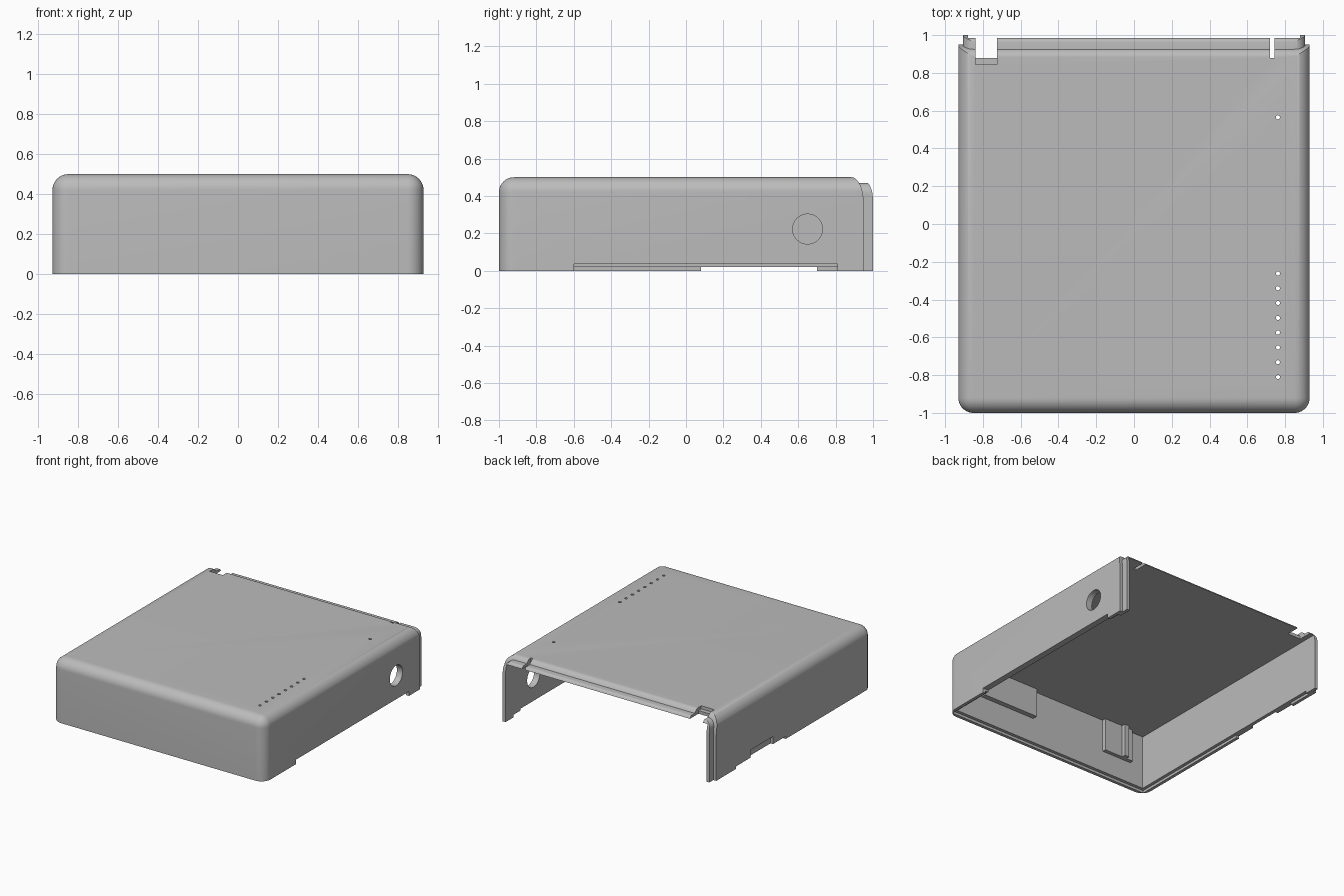
import bpy, bmesh, math
from mathutils import Vector, Matrix

cube = bpy.data.objects.get("Cube")
if cube:
    bpy.data.objects.remove(cube, do_unlink=True)

grey = bpy.data.materials.new("light_grey_plastic")
grey.use_nodes = True
grey.diffuse_color = (0.5, 0.5, 0.5, 1)
grey.node_tree.nodes["Principled BSDF"].inputs["Base Color"].default_value = (0.5, 0.5, 0.5, 1)


def finish(bm, name):
    bmesh.ops.recalc_face_normals(bm, faces=bm.faces)
    mesh = bpy.data.meshes.new(name)
    bm.to_mesh(mesh)
    bm.free()
    mesh.materials.append(grey)
    obj = bpy.data.objects.new(name, mesh)
    bpy.context.collection.objects.link(obj)
    return obj


def box(name, x, y, z, radius=0):
    """Box from ranges; a radius rounds all edges except those at the bottom and back."""
    bm = bmesh.new()
    bmesh.ops.create_cube(bm, size=1)
    for v in bm.verts:
        v.co = Vector([r[0] if c < 0 else r[1] for c, r in zip(v.co, (x, y, z))])
    if radius:
        edges = [e for e in bm.edges
                 if not all(v.co.z == min(z) for v in e.verts)
                 and not all(v.co.y == max(y) for v in e.verts)]
        edges = [e for e in edges if any(abs(a - b) > 1e-6 for a, b in zip(e.verts[0].co, e.verts[1].co))]
        bmesh.ops.bevel(bm, geom=edges, offset=radius, segments=10, profile=0.5, affect='EDGES')
    return finish(bm, name)


def cylinder(name, centre, radius, depth, axis, sides):
    bm = bmesh.new()
    turn = Matrix.Rotation(math.pi / 2, 4, 'Y') if axis == 'X' else Matrix.Identity(4)
    bmesh.ops.create_cone(bm, cap_ends=True, segments=sides, radius1=radius, radius2=radius,
                          depth=depth, matrix=Matrix.Translation(centre) @ turn)
    return finish(bm, name)


def back_cutter(name, y_low, z_low, y_top, z_top):
    """Removes everything behind a back edge that curves forward near the top."""
    pts = [(y_low, -1)]
    for i in range(13):
        a = i / 12 * math.pi / 2
        pts.append((y_top + (y_low - y_top) * math.cos(a), z_low + (z_top - z_low) * math.sin(a)))
    pts += [(y_top, 1), (2, 1), (2, -1)]
    bm = bmesh.new()
    face = bm.faces.new([bm.verts.new((-2, y, z)) for y, z in pts])
    out = bmesh.ops.extrude_face_region(bm, geom=[face])
    bmesh.ops.translate(bm, vec=(4, 0, 0), verts=[g for g in out['geom'] if isinstance(g, bmesh.types.BMVert)])
    return finish(bm, name)


def combine(target, tool, operation='DIFFERENCE'):
    mod = target.modifiers.new("combine", 'BOOLEAN')
    mod.operation = operation
    mod.solver = 'EXACT'
    mod.object = tool
    bpy.context.view_layer.objects.active = target
    bpy.ops.object.modifier_apply(modifier=mod.name)
    bpy.data.objects.remove(tool, do_unlink=True)


# Outer cover and the inset lip along its open back
cover = box("cover_shell", (-0.93, 0.93), (-1, 1.3), (0, 0.5), 0.08)
combine(cover, back_cutter("cover_back_cut", 0.95, 0.36, 0.885, 0.5))
lip = box("lip", (-0.905, 0.905), (0.6, 1.3), (0, 0.47), 0.055)
combine(lip, back_cutter("lip_back_cut", 1.0, 0.37, 0.965, 0.47))
combine(cover, lip, 'UNION')

# Hollow interior and stepped bottom rim
combine(cover, box("hollow", (-0.88, 0.88), (-0.95, 1.5), (-0.5, 0.45)))
combine(cover, box("rim_step", (-0.905, 0.905), (-0.975, 0.9), (-0.5, 0.02)))

# Slots in the back edge of the top
combine(cover, box("wide_slot", (-0.84, -0.725), (0.88, 1.5), (0.3, 0.7)))
combine(cover, box("wide_slot_step", (-0.84, -0.725), (0.845, 1.5), (0.475, 0.7)))
combine(cover, box("narrow_slot", (0.72, 0.745), (0.88, 1.5), (0.3, 0.7)))

# Notches along the bottom of the side walls
combine(cover, box("left_notch", (0.8, 1.1), (-0.6, 0.81), (-0.5, 0.035)))
combine(cover, box("right_notch", (-1.1, -0.8), (0.08, 0.7), (-0.5, 0.02)))
combine(cover, box("right_recess", (-1.1, -0.908), (0.24, 0.52), (-0.5, 0.08)))

# Round opening in the side and small holes in the top
combine(cover, cylinder("side_opening", (0.9, 0.65, 0.223), 0.08, 0.3, 'X', 48))
for y in [0.565] + [-0.262 - 0.0783 * i for i in range(8)]:
    combine(cover, cylinder("top_hole", (0.762, y, 0.48), 0.011, 0.2, 'Z', 16))

# Tabs and a rib inside the front wall
box("wide_front_tab", (0.16, 0.65), (-0.955, -0.91), (0.22, 0.455))
box("narrow_front_tab", (-0.76, -0.5), (-0.955, -0.92), (0.19, 0.455))
box("narrow_tab_rib", (-0.7, -0.66), (-0.925, -0.89), (0.19, 0.455))

# Smooth shading with crisp edges on the cover
bpy.ops.object.select_all(action='DESELECT')
cover.select_set(True)
bpy.context.view_layer.objects.active = cover
bpy.ops.object.shade_smooth_by_angle(angle=math.radians(30))
